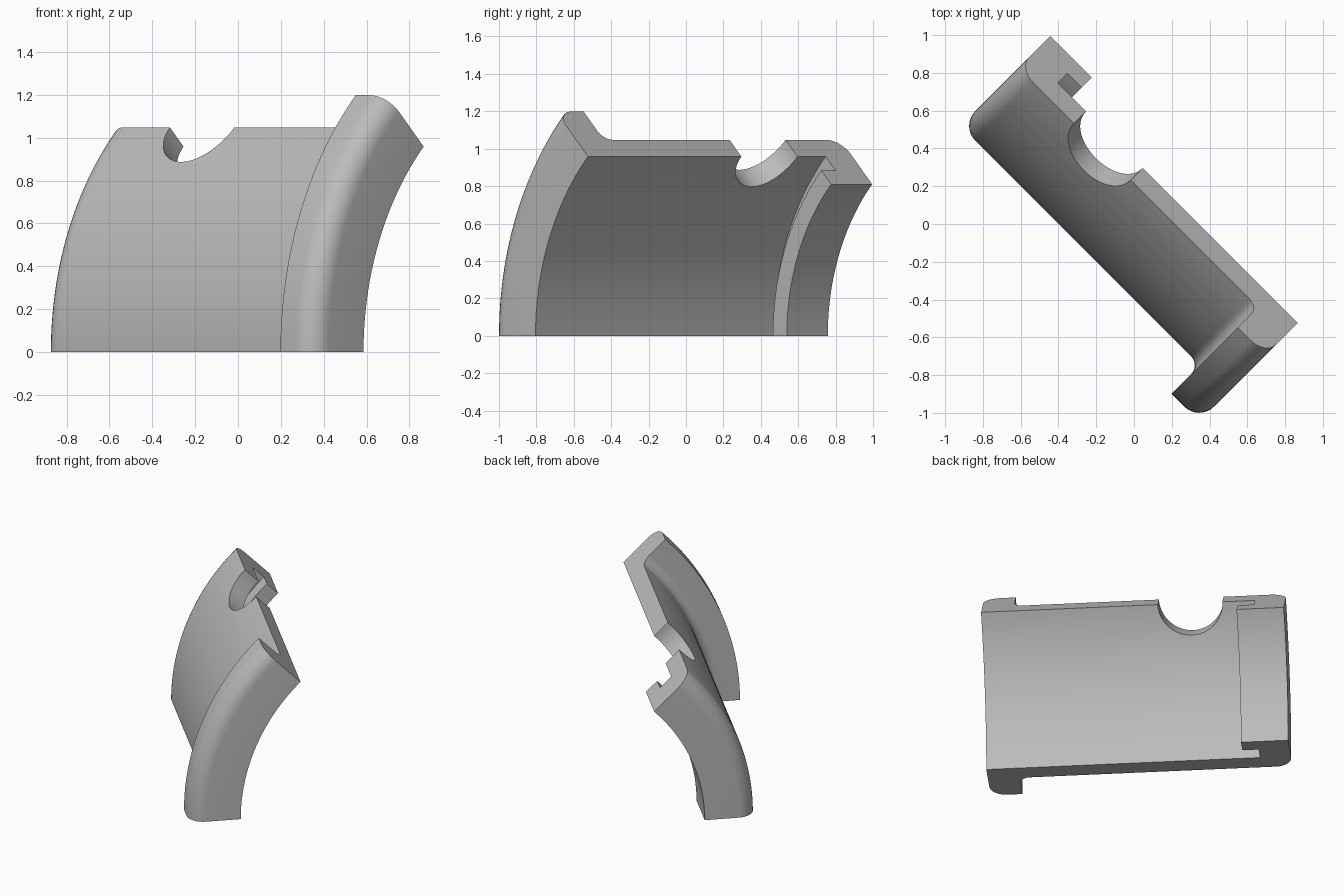
import bpy, bmesh, math
from mathutils import Vector, Matrix

cube = bpy.data.objects.get("Cube")
if cube:
    bpy.data.objects.remove(cube, do_unlink=True)

# Frame of the turned shell: axis direction, outward direction, up
ALONG = Vector((1, -1, 0)).normalized()
OUT = Vector((-1, -1, 0)).normalized()
UP = Vector((0, 0, 1))
AXIS_POINT = OUT * -1.2
SWEEP = math.radians(45)

# Radii of the turned steps
FLANGE, SHELL, BORE, GROOVE, LIP = 1.695, 1.482, 1.355, 1.25, 1.145
LEFT_END, RIGHT_END = -1.017, 0.983
LIP_EDGE, GROOVE_EDGE, FLANGE_EDGE = -0.707, -0.814, 0.775


def place(s, r, angle):
    return AXIS_POINT + ALONG * s + (OUT * math.cos(angle) + UP * math.sin(angle)) * r


def fillet(s, r, radius, start, end, steps=8):
    """Arc points around a centre, angles in degrees."""
    angles = [math.radians(start + (end - start) * i / steps) for i in range(steps + 1)]
    return [(s + radius * math.cos(a), r + radius * math.sin(a)) for a in angles]


def make_object(name, bm):
    bmesh.ops.recalc_face_normals(bm, faces=bm.faces)
    mesh = bpy.data.meshes.new(name)
    bm.to_mesh(mesh)
    bm.free()
    obj = bpy.data.objects.new(name, mesh)
    bpy.context.collection.objects.link(obj)
    return obj


grey = bpy.data.materials.new("light_grey")
grey.use_nodes = True
colour = (0.5, 0.5, 0.5, 1)
grey.diffuse_color = colour
grey.node_tree.nodes["Principled BSDF"].inputs["Base Color"].default_value = colour

# Cross-section: lip with groove, bore, flange, outer wall
f, g = 0.11, 0.065
profile = [(LEFT_END, LIP), (LIP_EDGE, LIP), (LIP_EDGE, GROOVE), (GROOVE_EDGE, GROOVE),
           (GROOVE_EDGE, BORE), (RIGHT_END, BORE)]
profile += fillet(RIGHT_END - f, FLANGE - f, f, 0, 90)
profile += [(FLANGE_EDGE, FLANGE)]
profile += fillet(FLANGE_EDGE - g, SHELL + g, g, 0, -90)
profile += fillet(LEFT_END + f, SHELL - f, f, 90, 180)

# Sweep the section through an eighth of a turn
bm = bmesh.new()
STEPS = 32
rings = [[bm.verts.new(place(s, r, SWEEP * i / STEPS)) for s, r in profile]
         for i in range(STEPS + 1)]
n = len(profile)
for a, b in zip(rings, rings[1:]):
    for j in range(n):
        k = (j + 1) % n
        bm.faces.new((a[j], a[k], b[k], b[j]))
bm.faces.new(rings[0])
bm.faces.new(rings[-1])
shell = make_object("bearing_shell", bm)
shell.data.materials.append(grey)

# Radial hole, centred on the upper split face
bm = bmesh.new()
radial = OUT * math.cos(SWEEP) + UP * math.sin(SWEEP)
turn = radial.to_track_quat('Z', 'Y').to_matrix().to_4x4()
bmesh.ops.create_cone(bm, cap_ends=True, segments=64, radius1=0.212, radius2=0.212, depth=0.8,
                      matrix=Matrix.Translation(place(-0.389, 1.42, SWEEP)) @ turn)
cutter = make_object("hole_cutter", bm)
cutter.data.materials.append(grey)
cutter.hide_render = True

cut = shell.modifiers.new("hole", 'BOOLEAN')
cut.operation = 'DIFFERENCE'
cut.solver = 'EXACT'
cut.object = cutter

bpy.ops.object.select_all(action='DESELECT')
shell.select_set(True)
bpy.context.view_layer.objects.active = shell
bpy.ops.object.modifier_apply(modifier=cut.name)
bpy.data.objects.remove(cutter, do_unlink=True)
bpy.ops.object.shade_smooth_by_angle(angle=math.radians(30))
